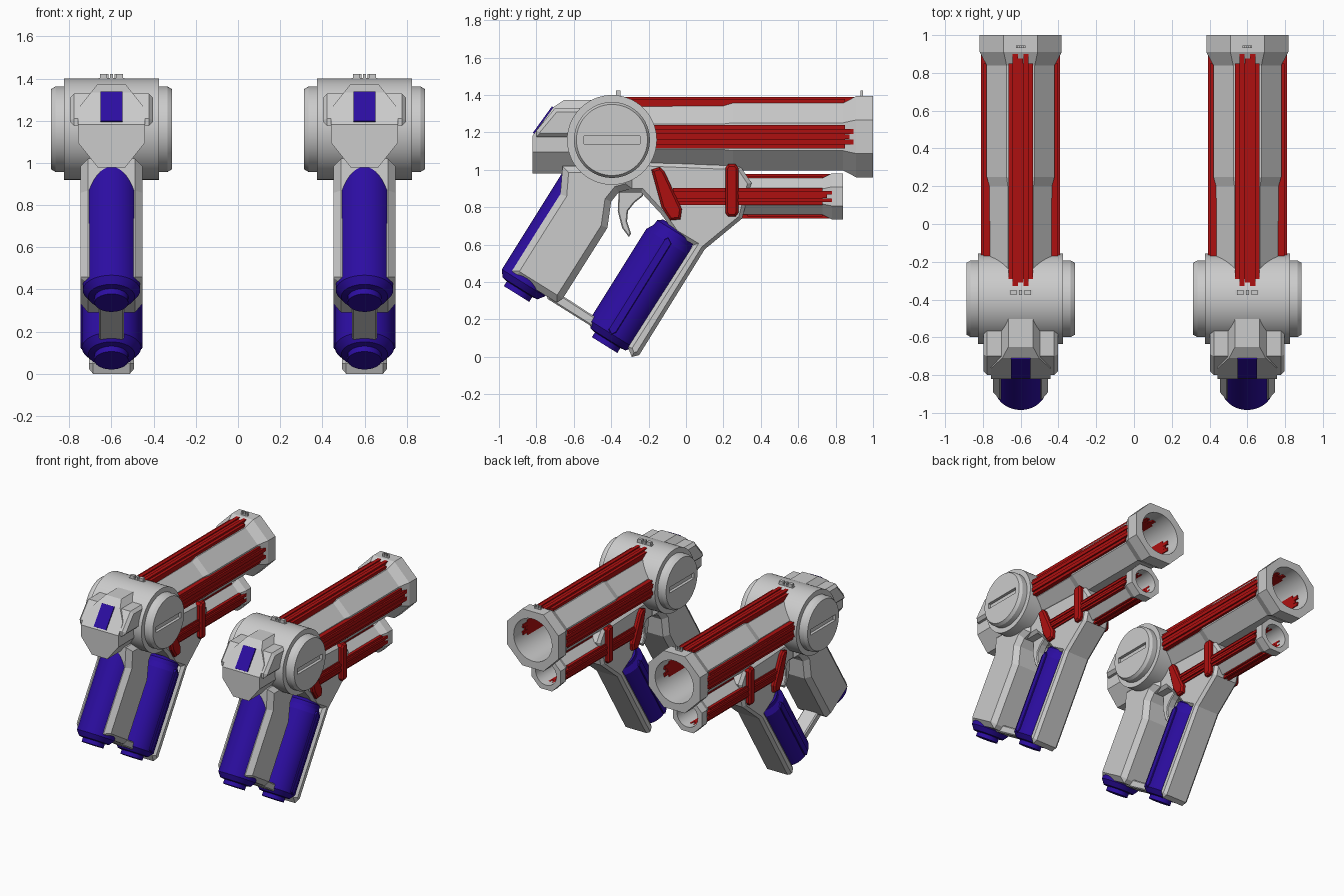
import bpy, bmesh
from math import pi, cos, sin, radians
from mathutils import Matrix, Vector

if "Cube" in bpy.data.objects:
    bpy.data.objects.remove(bpy.data.objects["Cube"])

def material(name, rgb):
    m = bpy.data.materials.new(name)
    m.diffuse_color = (*rgb, 1)
    m.use_nodes = True
    m.node_tree.nodes["Principled BSDF"].inputs["Base Color"].default_value = m.diffuse_color
    return m

RED = material("red", (0.42, 0.005, 0.005))
BLUE = material("blue", (0.025, 0.004, 0.36))
parts = []

def finish(name, bm, mat=None, keep=True):
    bmesh.ops.recalc_face_normals(bm, faces=bm.faces)
    me = bpy.data.meshes.new(name)
    bm.to_mesh(me)
    bm.free()
    ob = bpy.data.objects.new(name, me)
    bpy.context.collection.objects.link(ob)
    if mat:
        me.materials.append(mat)
    if keep:
        parts.append(ob)
    return ob

def rings(sections, n, M):
    """Loft n-sided rings (position, radius) along local z; octagons use flat-to-flat radius."""
    bm = bmesh.new()
    k, a0 = (1 / cos(pi / 8), pi / 8) if n == 8 else (1, 0)
    loops = [[bm.verts.new(M @ Vector((r * k * cos(a0 + 2 * pi * i / n), r * k * sin(a0 + 2 * pi * i / n), t)))
              for i in range(n)] for t, r in sections]
    for a, b in zip(loops, loops[1:]):
        for i in range(n):
            j = (i + 1) % n
            bm.faces.new((a[i], a[j], b[j], b[i]))
    bm.faces.new(loops[0])
    bm.faces.new(loops[-1])
    return bm

def plate(name, pts, hw, bevel=0, mat=None, keep=True):
    """Side profile (y, z) extruded to x = +-hw with chamfered rims."""
    bm = bmesh.new()
    a, b = ([bm.verts.new((x, y, z)) for y, z in pts] for x in (-hw, hw))
    bm.faces.new(a)
    bm.faces.new(b)
    for i in range(len(pts)):
        j = (i + 1) % len(pts)
        bm.faces.new((a[i], a[j], b[j], b[i]))
    bmesh.ops.recalc_face_normals(bm, faces=bm.faces)
    if bevel:
        rim = [e for e in bm.edges if abs(e.verts[0].co.x - e.verts[1].co.x) < 1e-6]
        bmesh.ops.bevel(bm, geom=rim, offset=bevel, segments=1, affect='EDGES', clamp_overlap=True)
    return finish(name, bm, mat, keep)

def box(bm, x0, x1, y0, y1, z0, z1, M=Matrix()):
    T = M @ Matrix.Translation(((x0 + x1) / 2, (y0 + y1) / 2, (z0 + z1) / 2))
    bmesh.ops.create_cube(bm, size=1, matrix=T @ Matrix.Diagonal((x1 - x0, y1 - y0, z1 - z0, 1)))

def rail(name, y0, y1, cz, r, hw, turn, base):
    """Ribbed strip on one side of a barrel, with a notched front tip."""
    bm = bmesh.new()
    M = Matrix.Translation((0, 0, cz)) @ Matrix.Rotation(turn, 4, 'Y')
    box(bm, -hw, hw, y0 + 0.05, y1 - 0.05, base, r - 0.012, M)
    box(bm, -hw * .2, hw * .2, y0, y1 - 0.025, base, r - 0.006, M)
    for s in (-1, 1):
        box(bm, *sorted((s * hw * .22, s * hw * .65)), y0, y1, base, r, M)
    finish(name, bm, RED)

def cut(ob, cutter):
    mod = ob.modifiers.new("cut", 'BOOLEAN')
    mod.operation = 'DIFFERENCE'
    mod.object = cutter
    bpy.context.view_layer.objects.active = ob
    bpy.ops.object.modifier_apply(modifier=mod.name)
    bpy.data.objects.remove(cutter)

def along_y(z):
    return Matrix.Translation((0, 0, z)) @ Matrix.Rotation(-pi / 2, 4, 'X')

def slanted(y, z):
    return Matrix.Translation((0, y, z)) @ Matrix.Rotation(radians(-32), 4, 'X')

# Barrels with bores
ZB, ZU = 1.177, 0.858
barrel = finish("main_barrel", rings([(-.5, .16), (.2, .165), (.25, .18), (.84, .18), (.91, .217), (1, .217)], 8, along_y(ZB)))
cut(barrel, finish("bore", rings([(.5, .162), (1.1, .162)], 48, along_y(ZB)), keep=False))
tube = finish("lower_barrel", rings([(.2, .098), (.73, .098), (.78, .123), (.84, .123)], 8, along_y(ZU)))
cut(tube, finish("bore", rings([(.5, .088), (.9, .088)], 48, along_y(ZU)), keep=False))

# Red ribbed rails
rail("top_rail", -.34, .9, ZB, .213, .065, 0, .15)
for s, side in ((1, "right"), (-1, "left")):
    rail("main_rail_" + side, -.3, .9, ZB, .209, .063, s * pi / 2, .15)
    rail("lower_rail_" + side, -.12, .78, ZU, .128, .045, s * pi / 2, .085)
for turn, side in ((0, "top"), (pi, "bottom")):
    rail("lower_rail_" + side, .28, .78, ZU, .119, .04, turn, .085)

# Round drum housing and slotted side caps
drum = Matrix.Translation((0, -.396, 1.16)) @ Matrix.Rotation(pi / 2, 4, 'Y')
finish("drum", rings([(-.225, .24), (.225, .24)], 64, drum))
caps = finish("drum_caps", rings([(-.287, .165), (-.287, .19), (-.265, .203), (.265, .203), (.287, .19), (.287, .165)], 64, drum))
for s in (-1, 1):
    bm = bmesh.new()
    box(bm, s * .285 - .02, s * .285 + .02, -.545, -.245, 1.137, 1.18)
    cut(caps, finish("slot", bm, keep=False))

# Rear block: stretched octagon trimmed by two slopes
bm = rings([(-.82, 1), (-.5, 1)], 8, along_y(ZB) @ Matrix.Diagonal((.158, .1975, 1, 1)))
for co, no in (((0, -.815, 1.19), (0, -.81, .587)), ((0, -.71, 1.335), (0, -.555, .83))):
    res = bmesh.ops.bisect_plane(bm, geom=bm.verts[:] + bm.edges[:] + bm.faces[:], plane_co=co,
                                 plane_no=no, clear_outer=True)
    bmesh.ops.contextual_create(bm, geom=[e for e in res['geom_cut'] if isinstance(e, bmesh.types.BMEdge)])
finish("rear_block", bm)
plate("rear_shoulders", [(-.8, 1.175), (-.8, 1.21), (-.7, 1.33), (-.5, 1.33), (-.5, 1.175)], .197, .02)
plate("rear_panel", [(-.819, 1.198), (-.717, 1.339), (-.69, 1.32), (-.79, 1.18)], .052, 0, BLUE)

# Frame with front handle spine
plate("frame", [(-.45, 1.05), (-.42, .88), (-.24, .88), (-.13, .76), (-.06, .66), (.04, .6), (-.31, .05), (-.29, 0),
                (-.25, .01), (.1, .575), (.3, .74), (.35, .93), (.29, 1.02)], .107, .02)

# Rear grip: grey shell around a blue core
plate("grip_shell", [(-.66, 1.02), (-.672, .87), (-.78, .7), (-.93, .46), (-.915, .43), (-.69, .29), (-.66, .31),
                     (-.42, .69), (-.4, .83), (-.36, .88), (-.29, .9), (-.29, 1.02)], .146, .035)
finish("grip_core", rings([(-.055, .08), (-.025, .08), (-.02, .11), (.015, .136), (.68, .136)], 48, slanted(-.877, .383)), BLUE)

# Front handle cylinder with side ridge
finish("front_handle", rings([(-.055, .08), (-.025, .08), (-.02, .11), (.015, .14), (.59, .14), (.63, .118),
                              (.66, .115), (.68, .09)], 48, slanted(-.406, .11)), BLUE)
plate("handle_ridges", [(-.115, .63), (-.094, .64), (-.077, .606), (-.373, .13), (-.4, .118), (-.415, .149)], .147, .004, BLUE)

# Link bar between the grips
plate("link_bar", [(-.75, .35), (-.74, .31), (-.5, .16), (-.48, .21), (-.68, .34)], .06, .008)

# Trigger
plate("trigger", [(-.36, .89), (-.365, .78), (-.342, .69), (-.305, .64), (-.294, .66), (-.315, .725), (-.31, .78),
                  (-.275, .825), (-.23, .86), (-.23, .89)], .03, .006)

# Red clamp and lever around the frame
plate("clamp", [(.21, .77), (.225, .75), (.265, .75), (.28, .77), (.28, 1.01), (.265, 1.03), (.225, 1.03), (.21, 1.01)], .138, .012, RED)
plate("lever", [(-.185, 1), (-.14, 1.015), (-.115, .99), (-.022, .79), (-.03, .735), (-.085, .73), (-.13, .8)], .138, .012, RED)

# Sights
bm = bmesh.new()
box(bm, -.062, .062, -.375, -.35, 1.37, 1.402)
for x in (-.038, 0, .038):
    w = .008 if x == 0 else .017
    box(bm, x - w, x + w, -.375, -.35, 1.38, 1.423)
finish("rear_sight", bm)
bm = bmesh.new()
box(bm, -.026, .026, .933, .945, 1.38, 1.402)
for x in (-.02, 0, .02):
    box(bm, x - .006, x + .006, .933, .945, 1.38, 1.423)
finish("front_sight", bm)

# Shade, then repeat everything as a pair
bpy.ops.object.select_all(action='DESELECT')
for ob in parts:
    ob.select_set(True)
    bpy.context.view_layer.objects.active = ob
    bpy.ops.object.shade_smooth_by_angle(angle=radians(12))
    ob.select_set(False)
    ob.location.x = -.6
    arr = ob.modifiers.new("pair", 'ARRAY')
    arr.use_relative_offset = False
    arr.use_constant_offset = True
    arr.constant_offset_displace = (1.2, 0, 0)
